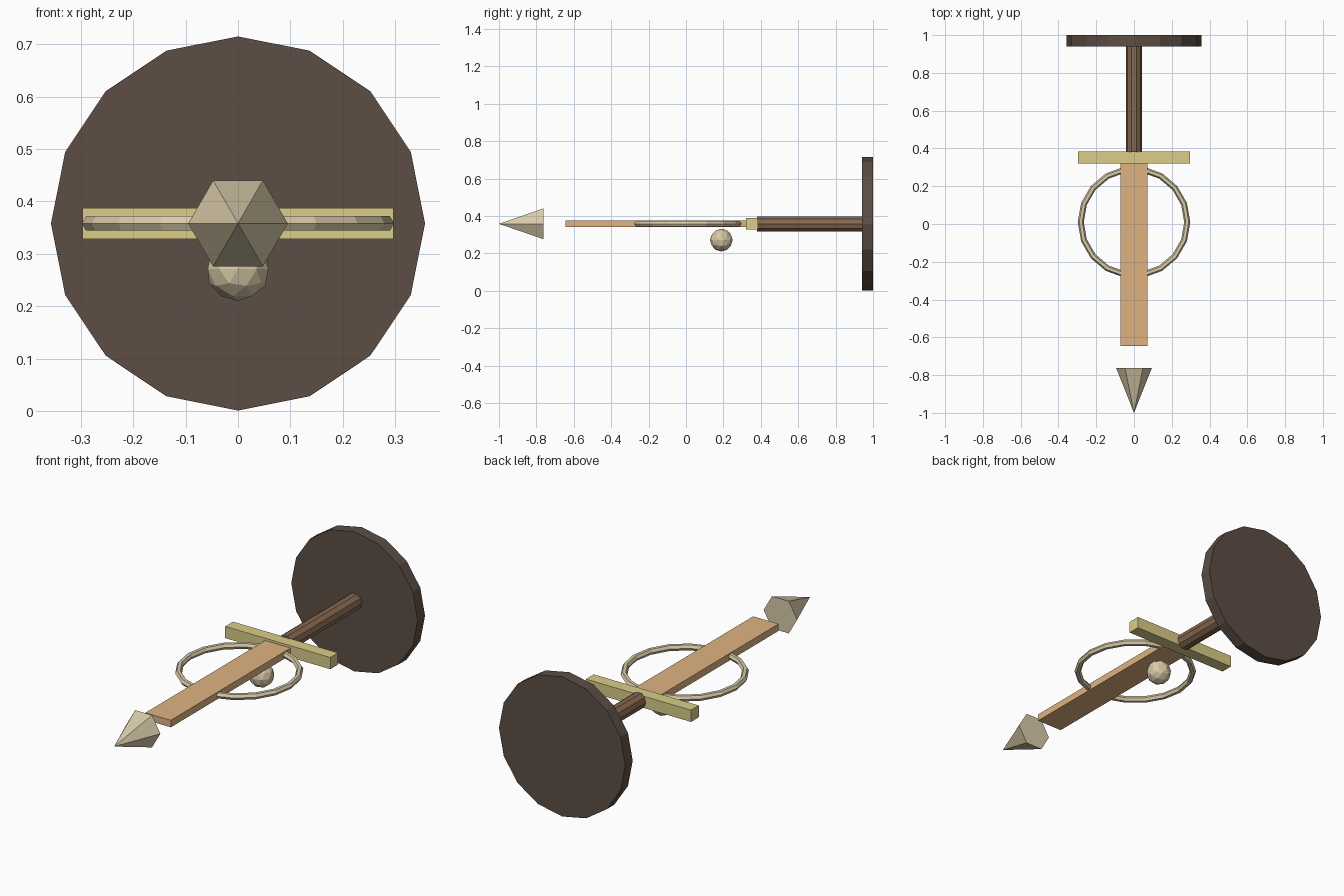
import bpy, bmesh
from math import radians, cos, sin, pi
from mathutils import Matrix, Vector

if "Cube" in bpy.data.objects:
    bpy.data.objects.remove(bpy.data.objects["Cube"])

AXIS_Z = 0.358  # height of the centre line


def material(name, rgb):
    m = bpy.data.materials.new(name)
    m.diffuse_color = (*rgb, 1)
    m.use_nodes = True
    m.node_tree.nodes["Principled BSDF"].inputs["Base Color"].default_value = m.diffuse_color
    return m


dark_wood = material("dark_wood", (0.107, 0.076, 0.058))
brown_wood = material("brown_wood", (0.24, 0.14, 0.08))
tan_wood = material("tan_wood", (0.74, 0.45, 0.22))
straw = material("straw", (0.70, 0.61, 0.25))
bone = material("bone", (0.70, 0.60, 0.40))


def finish(name, bm, mat):
    bmesh.ops.recalc_face_normals(bm, faces=bm.faces[:])
    me = bpy.data.meshes.new(name)
    bm.to_mesh(me)
    bm.free()
    me.materials.append(mat)
    ob = bpy.data.objects.new(name, me)
    bpy.context.collection.objects.link(ob)
    return ob


def rod(name, sides, r_back, r_front, y_back, y_front, mat):
    """Cylinder or cone along y, with a corner on the +x side."""
    bm = bmesh.new()
    m = (Matrix.Translation((0, (y_back + y_front) / 2, AXIS_Z))
         @ Matrix.Rotation(radians(90), 4, 'X') @ Matrix.Rotation(radians(90), 4, 'Z'))
    bmesh.ops.create_cone(bm, cap_ends=True, segments=sides, radius1=r_back,
                          radius2=r_front, depth=y_back - y_front, matrix=m)
    bmesh.ops.remove_doubles(bm, verts=bm.verts[:], dist=1e-5)
    return finish(name, bm, mat)


def box(name, y0, y1, width, height, mat):
    bm = bmesh.new()
    m = (Matrix.Translation((0, (y0 + y1) / 2, AXIS_Z))
         @ Matrix.Diagonal((width, y1 - y0, height, 1)))
    bmesh.ops.create_cube(bm, size=1, matrix=m)
    return finish(name, bm, mat)


def torus(name, centre, major, minor, n, k, mat):
    bm = bmesh.new()
    rings = []
    for i in range(n):
        a = 2 * pi * i / n
        rings.append([bm.verts.new(Vector(centre) + Vector((
            (major + minor * cos(2 * pi * j / k)) * cos(a),
            (major + minor * cos(2 * pi * j / k)) * sin(a),
            minor * sin(2 * pi * j / k)))) for j in range(k)])
    for i in range(n):
        p, q = rings[i], rings[(i + 1) % n]
        for j in range(k):
            bm.faces.new((p[j], q[j], q[(j + 1) % k], p[(j + 1) % k]))
    return finish(name, bm, mat)


# round back plate and the shaft that joins it to the crossbar
rod("back_plate", 16, 0.357, 0.357, 1.0, 0.94, dark_wood)
rod("shaft", 10, 0.042, 0.042, 0.95, 0.38, brown_wood)

# crossbar and flat board
box("crossbar", 0.321, 0.384, 0.594, 0.06, straw)
box("board", -0.645, 0.325, 0.144, 0.036, tan_wood)

# pointed tip, floating ahead of the board
rod("tip", 6, 0.095, 0.0, -0.762, -1.0, bone)

# flat ring around the board
torus("ring", (0, 0.01, AXIS_Z), 0.282, 0.016, 18, 6, bone)

# small faceted ball under the board
bm = bmesh.new()
bmesh.ops.create_icosphere(bm, subdivisions=2, radius=0.061,
                           matrix=Matrix.Translation((0, 0.189, 0.271)))
finish("ball", bm, bone)
